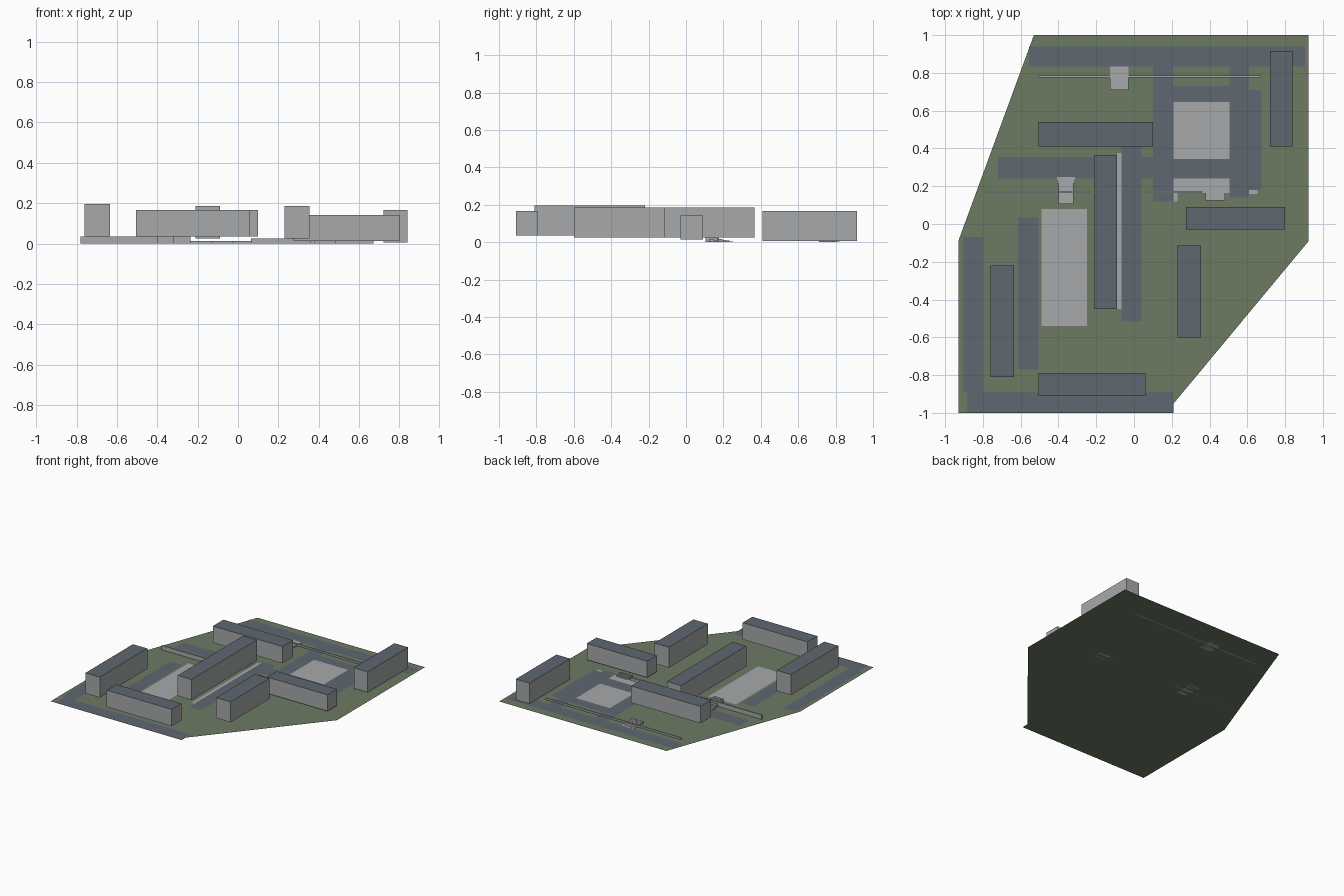
import bpy, bmesh

if "Cube" in bpy.data.objects:
    bpy.data.objects.remove(bpy.data.objects["Cube"])


def material(name, rgb):
    m = bpy.data.materials.new(name)
    m.diffuse_color = (*rgb, 1)
    m.use_nodes = True
    m.node_tree.nodes["Principled BSDF"].inputs["Base Color"].default_value = m.diffuse_color
    return m


GRASS = material("grass green", (0.150, 0.198, 0.124))
SLATE = material("slate blue grey", (0.114, 0.136, 0.162))
GREY = material("light grey", (0.380, 0.395, 0.402))


def new_object(name, bm, *mats):
    me = bpy.data.meshes.new(name)
    bm.to_mesh(me)
    bm.free()
    for m in mats:
        me.materials.append(m)
    ob = bpy.data.objects.new(name, me)
    bpy.context.collection.objects.link(ob)
    return ob


def prism(name, outline, z0, z1, *mats):
    """Extrude a flat outline; a second material colours the top."""
    bm = bmesh.new()
    base = bm.faces.new([bm.verts.new((x, y, z0)) for x, y in outline])
    top = bmesh.ops.extrude_face_region(bm, geom=[base])["geom"]
    for v in top:
        if isinstance(v, bmesh.types.BMVert):
            v.co.z = z1
    bmesh.ops.recalc_face_normals(bm, faces=bm.faces)
    for f in bm.faces:
        f.material_index = 1 if len(mats) > 1 and f.normal.z > 0.5 else 0
    return new_object(name, bm, *mats)


def box(name, x0, x1, y0, y1, z0, z1, *mats):
    return prism(name, [(x0, y0), (x1, y0), (x1, y1), (x0, y1)], z0, z1, *mats)


def sheet(name, outline, z, mat):
    bm = bmesh.new()
    f = bm.faces.new([bm.verts.new((x, y, z)) for x, y in outline])
    f.normal_update()
    if f.normal.z < 0:
        f.normal_flip()
    return new_object(name, bm, mat)


def patch(name, x0, x1, y0, y1, z, mat):
    return sheet(name, [(x0, y0), (x1, y0), (x1, y1), (x0, y1)], z, mat)


# Lawn
sheet("lawn", [(-0.93, -1), (0.21, -1), (0.21, -0.95), (0.925, -0.09),
               (0.925, 1), (-0.53, 1), (-0.93, -0.09)], 0, GRASS)

# Apartment blocks, each raised to its own level
blocks = [(-0.505, 0.06, -0.91, -0.79, 0.035, 0.167),
          (-0.76, -0.635, -0.81, -0.22, 0.035, 0.196),
          (0.23, 0.355, -0.6, -0.115, 0.025, 0.186),
          (0.275, 0.80, -0.03, 0.09, 0.014, 0.142),
          (0.72, 0.84, 0.41, 0.915, 0.005, 0.166),
          (-0.21, -0.09, -0.45, 0.365, 0.025, 0.186),
          (-0.505, 0.10, 0.41, 0.54, 0.035, 0.167)]
for i, b in enumerate(blocks):
    box(f"apartment_block_{i + 1}", *b, GREY, SLATE)

# Roads and parking strips
roads = [(-0.555, 0.905, 0.835, 0.94), (0.10, 0.21, 0.12, 0.835),
         (0.505, 0.61, 0.14, 0.835), (0.61, 0.675, 0.18, 0.71),
         (0.21, 0.505, 0.645, 0.73), (-0.72, 0.10, 0.24, 0.355),
         (0.21, 0.505, 0.24, 0.345), (-0.905, -0.80, -0.89, -0.07),
         (-0.615, -0.505, -0.77, 0.035), (-0.065, 0.04, -0.515, 0.41),
         (-0.885, 0.21, -1, -0.89)]
for i, r in enumerate(roads):
    patch(f"road_{i + 1}", *r, 0.002, SLATE)

# Paved courts and footpath
for name, r in {"west_court": (-0.49, -0.25, -0.54, 0.08),
                "north_court": (0.21, 0.505, 0.345, 0.645),
                "entry_court": (0.21, 0.505, 0.165, 0.24),
                "court_corner": (0.21, 0.23, 0.12, 0.165),
                "court_link": (0.61, 0.655, 0.16, 0.18),
                "footpath": (-0.09, -0.065, -0.45, 0.375)}.items():
    patch(name, *r, 0.003, GREY)

# Retaining walls
for name, x0, x1, y, h in [("west_wall", -0.78, -0.235, 0.17, 0.034),
                           ("east_wall", 0.065, 0.36, 0.17, 0.024),
                           ("north_wall", -0.505, 0.67, 0.78, 0.014)]:
    box(name, x0, x1, y - 0.005, y + 0.005, 0, h, GREY)


def steps(name, x, half, y0, y1, h, flare=0.0, n=8):
    """Flight descending towards +y, the lowest treads may be wider."""
    d = (y1 - y0) / n
    for i in range(n):
        w = half + (flare if i >= n - 2 else 0)
        box(f"{name}_{i + 1}", x - w, x + w, y0 + i * d, y0 + (i + 1) * d,
            0, h * (n - i) / n, GREY)


# Stairs through the walls
steps("west_stairs", -0.36, 0.041, 0.105, 0.25, 0.034, 0.006)
steps("east_stairs", 0.43, 0.052, 0.125, 0.19, 0.018)
steps("north_stairs", -0.078, 0.05, 0.71, 0.835, 0.014)
